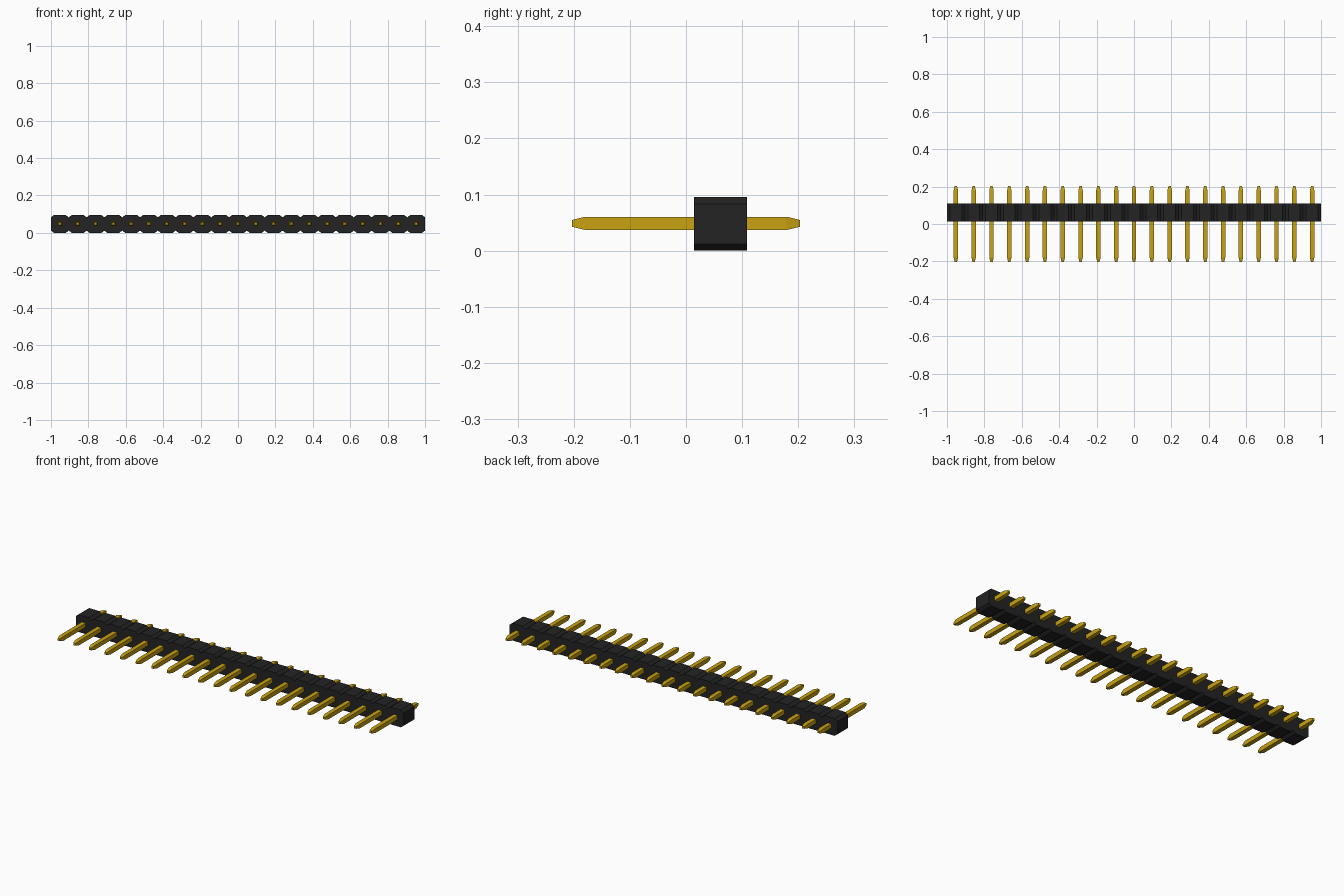
import bpy, bmesh

cube = bpy.data.objects.get("Cube")
if cube:
    bpy.data.objects.remove(cube)

COUNT = 21
PITCH = 2 / COUNT
HEIGHT = PITCH
BODY_FRONT, BODY_BACK = 0.014, 0.109
CUT_X, CUT_Z = 0.016, 0.012
PIN_HALF, TIP_HALF = 0.0118, 0.006
PIN_END, TAPER = 0.2035, 0.024


def material(name, colour):
    mat = bpy.data.materials.new(name)
    mat.use_nodes = True
    mat.diffuse_color = colour
    mat.node_tree.nodes["Principled BSDF"].inputs["Base Color"].default_value = colour
    return mat


def add_object(name, bm, mat):
    bmesh.ops.recalc_face_normals(bm, faces=bm.faces)
    mesh = bpy.data.meshes.new(name)
    bm.to_mesh(mesh)
    bm.free()
    mesh.materials.append(mat)
    obj = bpy.data.objects.new(name, mesh)
    bpy.context.collection.objects.link(obj)
    return obj


def loft(bm, sections):
    """Join matching closed loops and cap both ends."""
    loops = [[bm.verts.new(p) for p in s] for s in sections]
    for a, b in zip(loops, loops[1:]):
        for i in range(len(a)):
            j = (i + 1) % len(a)
            bm.faces.new((a[i], a[j], b[j], b[i]))
    bm.faces.new(loops[0])
    bm.faces.new(loops[-1])


black = material("black plastic", (0.017, 0.017, 0.017, 1))
gold = material("gold metal", (0.58, 0.36, 0.006, 1))

# Housing: one strip with a V notch between neighbouring blocks, top and bottom
bottom = [(-1, CUT_Z)]
for i in range(COUNT):
    left, right = -1 + i * PITCH, -1 + (i + 1) * PITCH
    bottom += [(left + CUT_X, 0), (right - CUT_X, 0), (right, CUT_Z)]
outline = bottom + [(x, HEIGHT - z) for x, z in reversed(bottom)]
bm = bmesh.new()
loft(bm, [[(x, y, z) for x, z in outline] for y in (BODY_FRONT, BODY_BACK)])
add_object("housing", bm, black)

# Pins: square bars through the housing with tapered tips
stations = [(-PIN_END, TIP_HALF), (-PIN_END + TAPER, PIN_HALF),
            (PIN_END - TAPER, PIN_HALF), (PIN_END, TIP_HALF)]
corners = [(-1, -1), (1, -1), (1, 1), (-1, 1)]
bm = bmesh.new()
loft(bm, [[(cx * r, y, cz * r) for cx, cz in corners] for y, r in stations])
first = add_object("pin_1", bm, gold)
for i in range(COUNT):
    pin = first
    if i:
        pin = bpy.data.objects.new(f"pin_{i + 1}", first.data)
        bpy.context.collection.objects.link(pin)
    pin.location = (-1 + (i + 0.5) * PITCH, 0, HEIGHT / 2 + 0.001)
